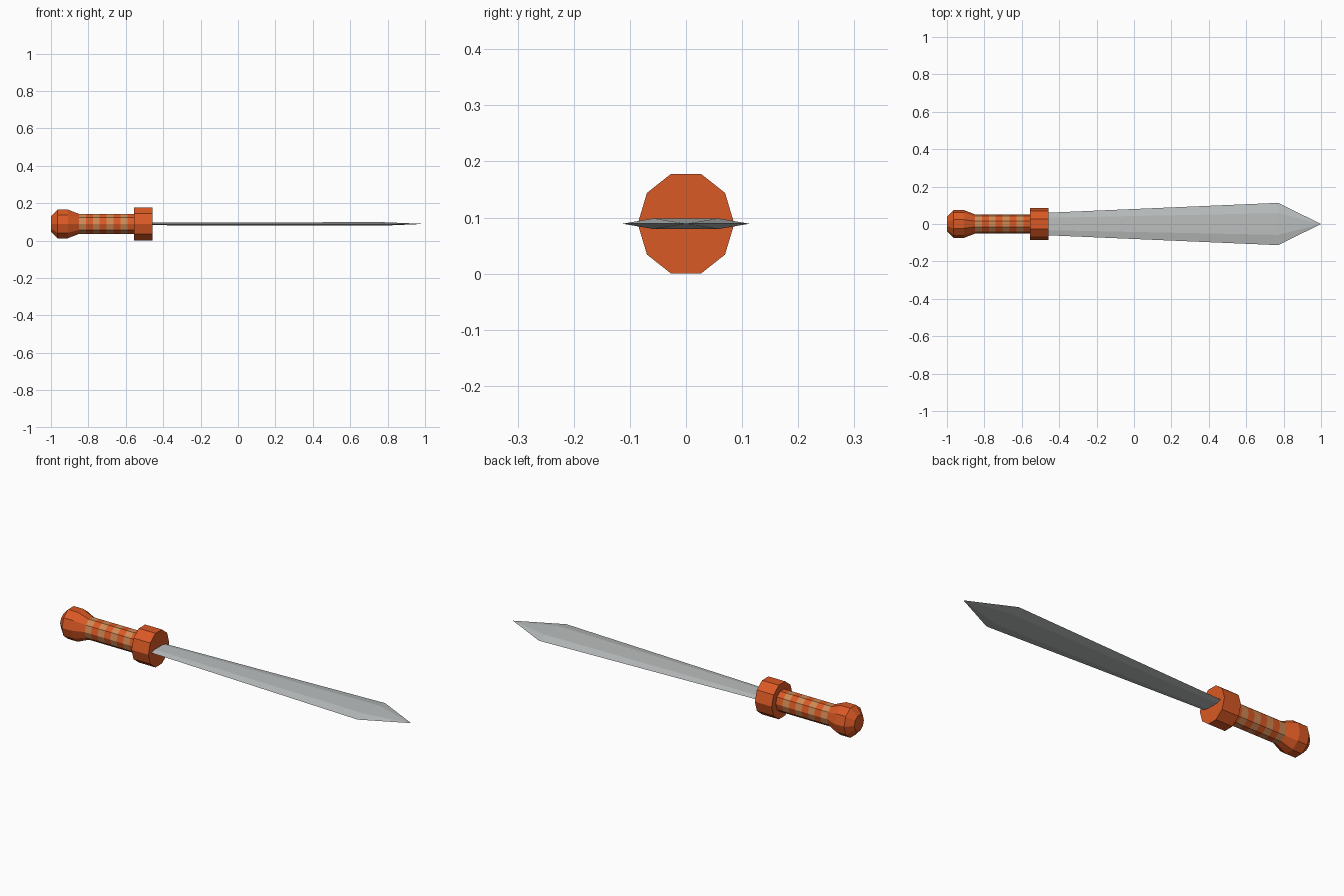
import bpy, bmesh
from math import cos, sin, pi

cube = bpy.data.objects.get("Cube")
if cube:
    bpy.data.objects.remove(cube)

MID = 0.089      # height of the long axis
SIDES = 10
SQUASH = 0.92    # the handle is slightly narrower than tall


def material(name, r, g, b):
    m = bpy.data.materials.new(name)
    m.use_nodes = True
    m.diffuse_color = (r, g, b, 1)
    m.node_tree.nodes["Principled BSDF"].inputs["Base Color"].default_value = (r, g, b, 1)
    return m


orange = material("orange", 0.70, 0.10, 0.018)
tan = material("tan", 0.62, 0.25, 0.09)
steel = material("steel", 0.50, 0.52, 0.52)


def loft(name, rings, mats):
    """Skin a list of closed rings and cap any open end."""
    bm = bmesh.new()
    loops = [[bm.verts.new(p) for p in ring] for ring in rings]
    for a, b in zip(loops, loops[1:]):
        n = len(a)
        for i in range(n):
            j = (i + 1) % n
            if len(b) == 1:
                bm.faces.new((a[i], a[j], b[0]))
            else:
                bm.faces.new((a[i], a[j], b[j], b[i]))
    for end in (loops[0], loops[-1]):
        if len(end) > 2:
            bm.faces.new(end)
    bmesh.ops.recalc_face_normals(bm, faces=bm.faces)
    mesh = bpy.data.meshes.new(name)
    bm.to_mesh(mesh)
    bm.free()
    for m in mats:
        mesh.materials.append(m)
    ob = bpy.data.objects.new(name, mesh)
    bpy.context.collection.objects.link(ob)
    return ob


def ring(x, r):
    """Ten-sided section with a flat on top."""
    angles = [2 * pi * i / SIDES for i in range(SIDES)]
    return [(x, r * SQUASH * cos(a), MID + r * sin(a)) for a in angles]


# Pommel and guard
loft("pommel", [ring(-1, 0.043), ring(-0.965, 0.081), ring(-0.91, 0.081),
                ring(-0.85, 0.056)], [orange])
loft("guard", [ring(-0.555, 0.0935), ring(-0.458, 0.0935)], [orange])

# Grip with alternating bands
BANDS = 8
START, END = -0.85, -0.555
step = (END - START) / BANDS
grip = loft("grip", [ring(START + step * i, 0.056) for i in range(BANDS + 1)],
            [tan, orange])
for face in grip.data.polygons:
    face.material_index = int((face.center.x - START) / step) % 2


# Blade: flat middle with bevelled edges, flaring towards the point
def blade_ring(x, half, flat, thick):
    return [(x, half, MID), (x, flat, MID + thick), (x, -flat, MID + thick),
            (x, -half, MID), (x, -flat, MID - thick), (x, flat, MID - thick)]


loft("blade", [blade_ring(-0.47, 0.06, 0.033, 0.007),
               blade_ring(0.77, 0.113, 0.058, 0.0095),
               [(1, 0, MID)]], [steel])
